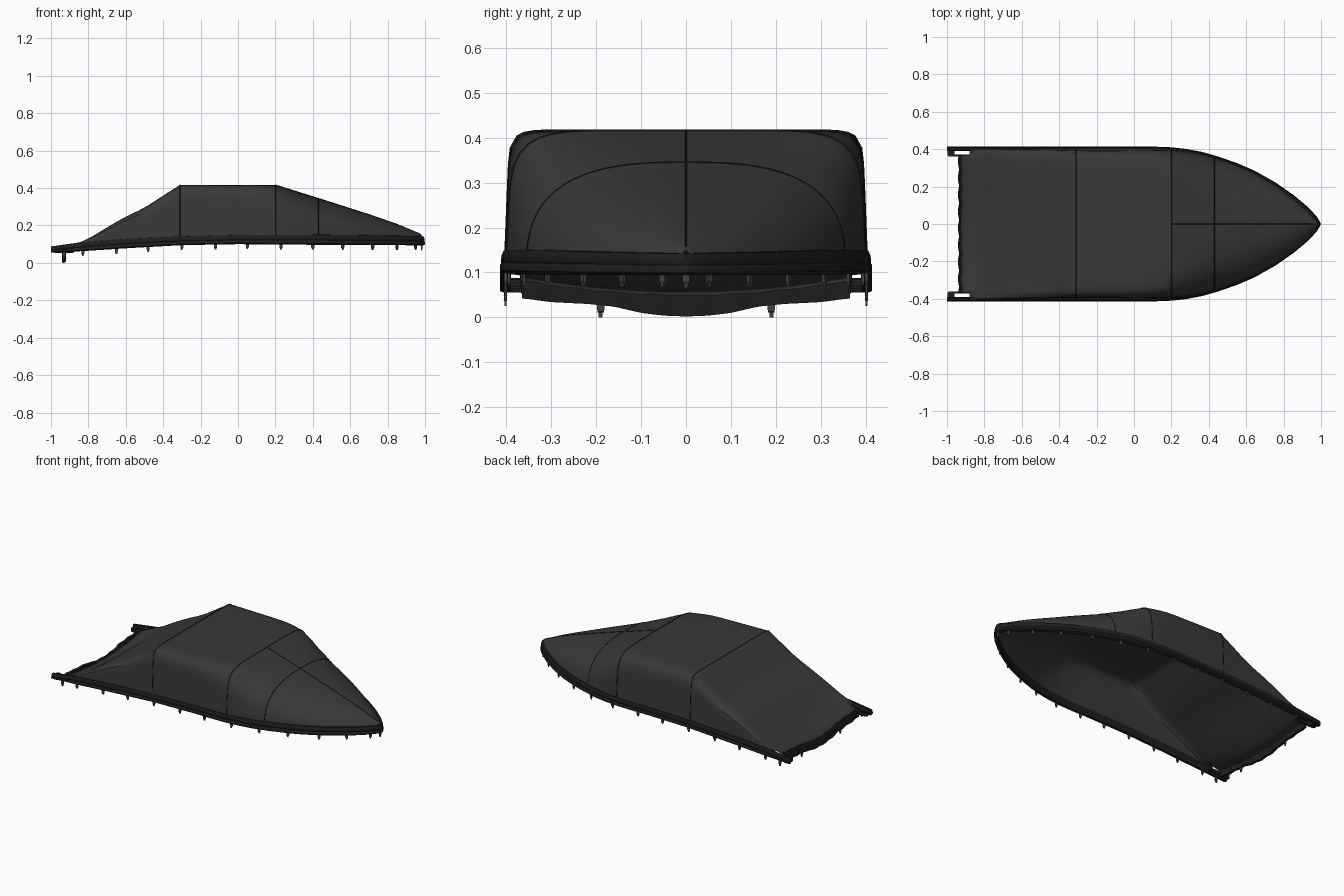
import bpy, bmesh, math
from mathutils import Vector, Matrix

if "Cube" in bpy.data.objects:
    bpy.data.objects.remove(bpy.data.objects["Cube"])


def mat(name, v):
    m = bpy.data.materials.new(name)
    m.diffuse_color = (v, v, v, 1)
    m.use_nodes = True
    m.node_tree.nodes["Principled BSDF"].inputs["Base Color"].default_value = m.diffuse_color
    return m


CANVAS = mat("charcoal canvas", 0.040)
HEM = mat("black hem", 0.013)
SEAM = mat("dark seam", 0.010)
METAL = mat("grey clip", 0.055)


def lin(tab, x):
    if x <= tab[0][0]:
        return tab[0][1]
    for (a, p), (b, q) in zip(tab, tab[1:]):
        if x <= b:
            return p + (q - p) * (x - a) / (b - a)
    return tab[-1][1]


# Lengthwise profiles: half width, hem bottom, hem top, ridge height, section squareness
WIDTH = [(-1, .402), (.1, .402), (.2, .398), (.28, .389), (.36, .374), (.45, .348), (.55, .313),
         (.64, .274), (.75, .212), (.85, .142), (.92, .083), (.965, .036), (.988, 0)]
BOT = [(-1, .055), (-.83, .063), (-.6, .078), (-.3, .095), (0, .1), (.5, .096), (1, .094)]
TOP = [(-1, .088), (-.83, .112), (-.6, .13), (-.3, .143), (0, .15), (.5, .152), (1, .143)]
HIGH = [(-.94, .088), (-.86, .105), (-.8, .13), (-.7, .19), (-.6, .245), (-.5, .292), (-.45, .325),
        (-.31, .415), (.2, .415), (.43, .343), (.7, .257), (.85, .205), (1, .142)]
SQUARE = [(-.9, 16), (-.31, 16), (.05, 12), (.2, 6.5), (.3, 4), (.43, 2.8), (.7, 2.1), (1, 1.8)]


def section(x, lift=0.0, sides=8, across=32):
    """Points of the cover's cross-section at x, from one hem over the top to the other."""
    w, g, h, n = lin(WIDTH, x), lin(BOT, x) + .018, lin(HIGH, x), lin(SQUARE, x)
    sq = [(-1, i / sides) for i in range(sides)]
    sq += [(-1 + 2 * i / across, 1) for i in range(across)]
    sq += [(1, 1 - i / sides) for i in range(sides + 1)]
    sag = .042 * max(0, (-x - .62) / .31) ** 1.5
    pts = []
    for u, v in sq:
        k = (abs(u) ** n + v ** n) ** (-1 / n)
        u, v = u * k, v * k
        taper = 1 - .03 * v * min(1, (h - g) / .3)
        z = g + (h - g) * v - sag * v * (1 - min(1, u * u))
        pts.append(Vector((x, u * w * taper + lift * u, z + lift * v)))
    return pts


def finish(name, bm, m, angle=35):
    bmesh.ops.recalc_face_normals(bm, faces=bm.faces)
    me = bpy.data.meshes.new(name)
    bm.to_mesh(me)
    bm.free()
    ob = bpy.data.objects.new(name, me)
    bpy.context.collection.objects.link(ob)
    me.materials.append(m)
    bpy.ops.object.select_all(action='DESELECT')
    ob.select_set(True)
    bpy.context.view_layer.objects.active = ob
    bpy.ops.object.shade_smooth_by_angle(angle=math.radians(angle))
    return ob


def loft(rings, closed=False, caps=False):
    bm = bmesh.new()
    vs = [[bm.verts.new(p) for p in r] for r in rings]
    n = len(vs[0])
    for a, b in zip(vs, vs[1:]):
        for i in range(n if closed else n - 1):
            j = (i + 1) % n
            bm.faces.new((a[i], a[j], b[j], b[i]))
    if caps:
        bm.faces.new(vs[0])
        bm.faces.new(vs[-1])
    return bm


# Canvas shell, notched at the stern corners
xs = sorted({round(-.93 + .05 * i, 3) for i in range(39)} | {-.31, .2, .43, -.88, .94, .965, .98})
xs = [x for x in xs if x < .985]
bm = loft([section(x) for x in xs])
gone = [f for f in bm.faces if f.calc_center_median().x < -.88 and abs(f.calc_center_median().y) > .365]
bmesh.ops.delete(bm, geom=gone, context='FACES')
shell = finish("canvas_cover", bm, CANVAS)
sol = shell.modifiers.new("thickness", 'SOLIDIFY')
sol.thickness, sol.offset = .004, 0

# Rolled hem running round the gunwale
half = [(-1 + .05 * i) for i in range(25)] + [.28, .36, .45, .55, .64, .7, .75, .8, .85, .89, .92, .945, .965, .98]
path = [(x, lin(WIDTH, x)) for x in half]
path = path + [(.988, 0)] + [(x, -y) for x, y in reversed(path)]
PROFILE = [(-.007, 1), (.004, .97), (.009, .75), (.010, .55), (.007, .45), (.012, .36),
           (.012, .12), (.004, 0), (-.010, 0), (-.012, .3)]
rings = []
for i, (x, y) in enumerate(path):
    a, b = path[max(i - 1, 0)], path[min(i + 1, len(path) - 1)]
    d = Vector((b[0] - a[0], b[1] - a[1])).normalized()
    nx, ny = -d.y, d.x
    lo, hi = lin(BOT, x), lin(TOP, x)
    rings.append([Vector((x + nx * o, y + ny * o, lo + (hi - lo) * t)) for o, t in PROFILE])
finish("gunwale_hem", loft(rings, True, True), HEM, 50)

# Sagging hem across the stern
LOW = [(0, .002), (.05, .004), (.1, .010), (.16, .024), (.22, .030), (.3, .034), (.36, .042)]
rings = []
for i in range(49):
    y = -.365 + .73 * i / 48
    z = lin(LOW, abs(y))
    x = -.93 + .003 * math.sin(y * 70)
    rings.append([Vector((x + dx, y, z + dz)) for dx, dz in
                  [(-.009, 0), (.006, 0), (.008, .025), (.008, .047), (-.003, .052), (-.009, .04)]])
finish("stern_hem", loft(rings, True, True), HEM, 50)


def box(bm, c, s, rot=0.0):
    m = Matrix.Translation(c) @ Matrix.Rotation(rot, 4, 'Z') @ Matrix.Diagonal((*s, 1))
    bmesh.ops.create_cube(bm, size=1, matrix=m)


# Strap loops at the stern corners
bm = bmesh.new()
for s in (-1, 1):
    box(bm, (-.978, s * .386, .068), (.036, .05, .026))
    box(bm, (-.93, s * .366, .066), (.11, .010, .026))
    box(bm, (-.872, s * .382, .076), (.016, .036, .024))
bmesh.ops.bevel(bm, geom=bm.edges[:], offset=.004, segments=2, affect='EDGES')
finish("stern_strap_loops", bm, HEM)

# Hanging clips around the edge
bm = bmesh.new()


def clip(x, y, z, rot=0.0, drop=.028):
    box(bm, (x, y, z - drop * .25), (.016, .007, drop * .6), rot)
    box(bm, (x, y, z - drop * .7), (.009, .005, drop * .6), rot)
    m = Matrix.Translation((x, y, z - drop * .6)) @ Matrix.Rotation(rot, 4, 'Z') @ Matrix.Rotation(math.pi / 2, 4, 'Y')
    bmesh.ops.create_cone(bm, cap_ends=True, segments=8, radius1=.004, radius2=.004, depth=.014, matrix=m)


for x in (-.83, -.65, -.48, -.3, -.12, .05, .23, .4, .56, .72, .85, .95):
    slope = (lin(WIDTH, x + .02) - lin(WIDTH, x - .02)) / .04
    for s in (-1, 1):
        clip(x, s * lin(WIDTH, x), lin(BOT, x) + .002, s * math.atan(slope))
clip(.982, 0, .094, math.pi / 2)
for s in (-1, 1):
    clip(-.932, s * .19, .036, math.pi / 2, .036)
    clip(-.93, s * .402, .06, 0, .035)
finish("edge_clips", bm, METAL)


# Stitched seams over the canvas
def seam(name, pts):
    cu = bpy.data.curves.new(name, 'CURVE')
    cu.dimensions = '3D'
    cu.bevel_depth, cu.bevel_resolution = .0022, 1
    sp = cu.splines.new('POLY')
    sp.points.add(len(pts) - 1)
    for p, q in zip(sp.points, pts):
        p.co = (*q, 1)
    cu.materials.append(SEAM)
    bpy.context.collection.objects.link(bpy.data.objects.new(name, cu))


for name, x in (("rear_seam", -.31), ("roof_front_seam", .2), ("bow_seam", .43)):
    seam(name, section(x, .002))
seam("centre_seam", [Vector((x, 0, lin(HIGH, x) + .002)) for x in (.2, .43, .7, .85, .97)])
